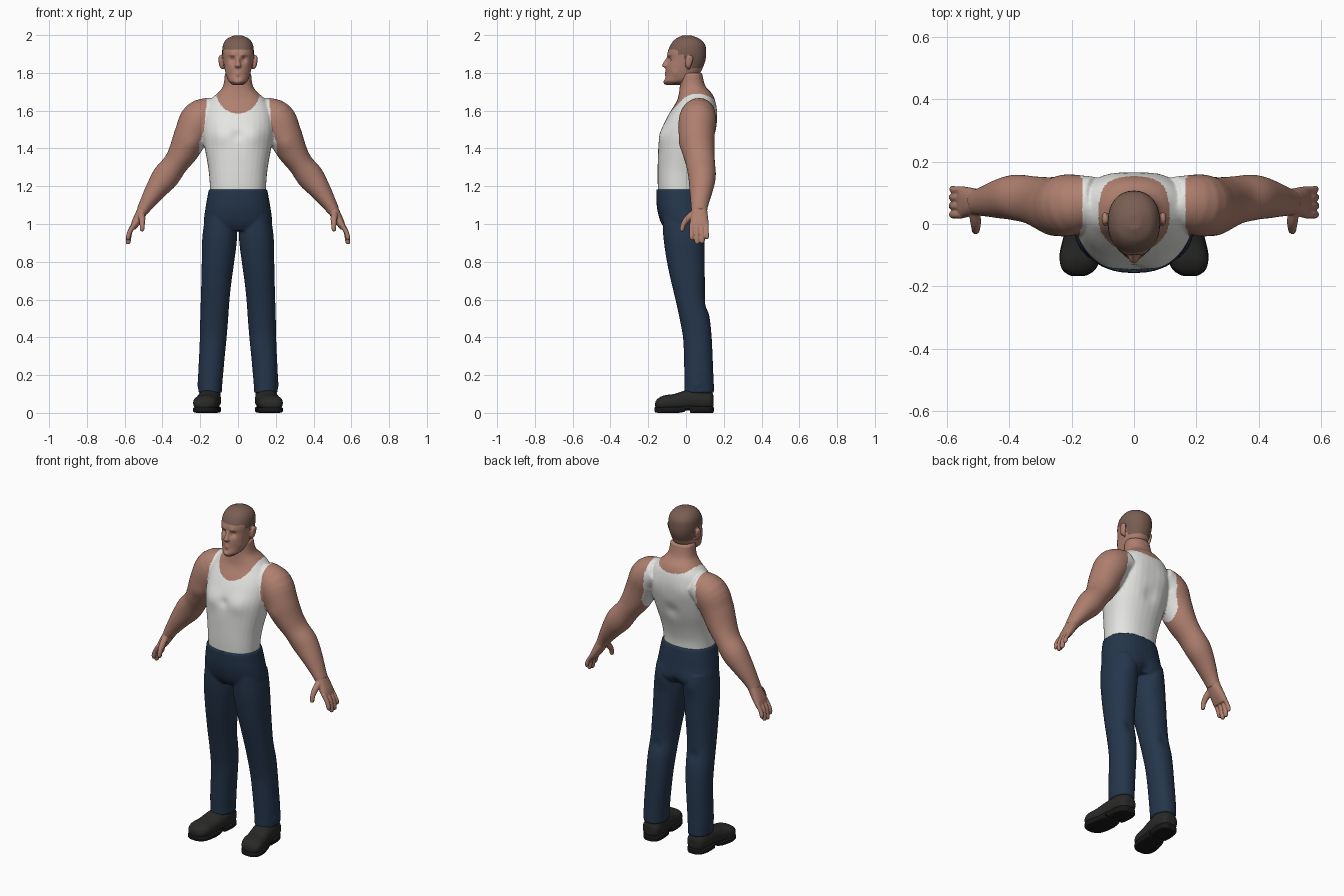
import bpy, bmesh, math
from mathutils import Vector

X, Y, Z = Vector((1, 0, 0)), Vector((0, 1, 0)), Vector((0, 0, 1))


def material(name, rgb):
    m = bpy.data.materials.new(name)
    m.diffuse_color = (*rgb, 1)
    return m


SKIN = material("skin", (0.43, 0.215, 0.16))
HAIR = material("cropped hair", (0.19, 0.11, 0.085))
SHIRT = material("white cotton", (0.78, 0.78, 0.76))
DENIM = material("dark blue denim", (0.018, 0.036, 0.07))
LEATHER = material("black leather", (0.022, 0.022, 0.021))
RUBBER = material("black rubber", (0.009, 0.009, 0.009))


def smooth_path(keys, steps):
    """Catmull-Rom interpolation through rings of (x, y, z, a, b)."""
    out = []
    for i in range(len(keys) - 1):
        p0, p1 = keys[max(i - 1, 0)], keys[i]
        p2, p3 = keys[i + 1], keys[min(i + 2, len(keys) - 1)]
        for s in range(steps):
            t = s / steps
            out.append([0.5 * (2 * b + (c - a) * t + (2 * a - 5 * b + 4 * c - d) * t * t
                               + (3 * b - a - 3 * c + d) * t ** 3)
                        for a, b, c, d in zip(p0, p1, p2, p3)])
    return out + [list(keys[-1])]


def loft(bm, keys, frame=None, p=2.0, mirror=False, n=32, steps=4):
    """Superelliptic tube through rings; the frame follows the path unless fixed."""
    rings = smooth_path(keys, steps)
    for side in ((1, -1) if mirror else (1,)):
        loops = []
        for i, (x, y, z, a, b) in enumerate(rings):
            u, v = frame or (None, None)
            if not frame:
                t = Vector(rings[min(i + 1, len(rings) - 1)][:3]) - Vector(rings[max(i - 1, 0)][:3])
                t.normalize()
                u = Y.cross(t).normalized()
                v = t.cross(u)
            loop = []
            for k in range(n):
                c, s = math.cos(math.tau * k / n), math.sin(math.tau * k / n)
                c = math.copysign(abs(c) ** (2 / p), c)
                s = math.copysign(abs(s) ** (2 / p), s)
                q = Vector((x, y, z)) + u * a * c + v * b * s
                loop.append(bm.verts.new((q.x * side, q.y, q.z)))
            loops.append(loop)
        for l0, l1 in zip(loops, loops[1:]):
            for k in range(n):
                bm.faces.new((l0[k], l0[(k + 1) % n], l1[(k + 1) % n], l1[k]))
        bm.faces.new(loops[0][::-1])
        bm.faces.new(loops[-1])


def finish(name, bm, mats, voxel=None, relax=0, bumps=(), rule=None):
    """Fuse the lofts, sculpt with soft bumps, and colour faces by rule."""
    bmesh.ops.recalc_face_normals(bm, faces=bm.faces)
    me = bpy.data.meshes.new(name)
    bm.to_mesh(me)
    bm.free()
    ob = bpy.data.objects.new(name, me)
    bpy.context.collection.objects.link(ob)
    if voxel:
        r = ob.modifiers.new("fuse", 'REMESH')
        r.mode, r.voxel_size = 'VOXEL', voxel
        if relax:
            s = ob.modifiers.new("relax", 'SMOOTH')
            s.factor, s.iterations = 0.5, relax
        dg = bpy.context.evaluated_depsgraph_get()
        me = bpy.data.meshes.new_from_object(ob.evaluated_get(dg))
        ob.modifiers.clear()
        ob.data = me
    for (bx, by, bz), radius, (px, py, pz) in bumps:
        for v in me.vertices:
            d2 = (abs(v.co.x) - bx) ** 2 + (v.co.y - by) ** 2 + (v.co.z - bz) ** 2
            if d2 < 9 * radius * radius:
                w = math.exp(-d2 / (radius * radius))
                v.co += Vector((math.copysign(px, v.co.x), py, pz)) * w
    me.materials.clear()
    for m in mats:
        me.materials.append(m)
    for f in me.polygons:
        f.use_smooth = True
        f.material_index = rule(f.center) if rule else 0
    return ob


# Upper body: torso, neck and arms, with the tank top coloured by rule
bm = bmesh.new()
loft(bm, [(0, -.035, 1.14, .146, .112), (0, -.035, 1.22, .150, .115), (0, -.025, 1.30, .158, .125),
          (0, -.006, 1.40, .176, .141), (0, .010, 1.48, .188, .145), (0, .028, 1.55, .188, .136),
          (0, .042, 1.60, .180, .122), (0, .053, 1.65, .155, .102), (0, .050, 1.69, .112, .088),
          (0, .035, 1.73, .079, .068), (0, .027, 1.80, .070, .058)], (X, Y), 2.25)
loft(bm, [(.12, .075, 1.605, .070, .075), (.20, .062, 1.560, .098, .098), (.245, .057, 1.475, .092, .095),
          (.285, .065, 1.390, .080, .086), (.330, .077, 1.320, .067, .077), (.383, .085, 1.250, .072, .073),
          (.435, .080, 1.180, .057, .062), (.485, .072, 1.105, .039, .047), (.508, .070, 1.065, .032, .042)],
     mirror=True)


def shirt_rule(c):
    x = abs(c.x)
    edge = .165 + .015 * min(1, max(0, (1.66 - c.z) / .16)) + .025 * min(1, max(0, (1.50 - c.z) / .07))
    if x > edge:
        return 0
    drop = .115 if c.y < .07 else .045
    in_neck = x < .115 and (c.z > 1.70 or (x / .115) ** 2 + ((c.z - 1.70) / drop) ** 2 < 1)
    return 0 if in_neck else 1


finish("upper_body", bm, [SKIN, SHIRT], .0065, 6, [
    ((.085, -.12, 1.47), .055, (0, -.012, 0)),     # chest muscles
    ((0, -.14, 1.47), .025, (0, .007, 0)),         # breastbone
    ((0, .16, 1.42), .045, (0, -.012, 0)),         # spine groove
    ((.10, .15, 1.55), .06, (0, .006, 0)),         # shoulder blades
    ((.25, -.03, 1.42), .04, (0, -.006, 0)),       # biceps
], shirt_rule)

# Hands: palm, four fingers and thumb
bm = bmesh.new()
loft(bm, [(.495, .070, 1.090, .030, .040), (.522, .071, 1.040, .027, .045),
          (.545, .070, 1.000, .021, .050), (.556, .070, .975, .014, .047)], p=2.4, mirror=True)
for y, tip, r in ((.030, .915, .0125), (.057, .893, .0135), (.084, .897, .013), (.109, .920, .0115)):
    loft(bm, [(.548, y, 1.00, r, r), (.572, y, .960, r, r), (.581, y * 1.02, tip + .015, r, r),
              (.581, y * 1.02, tip, r * .55, r * .55)], mirror=True, n=12)
loft(bm, [(.512, .045, 1.060, .018, .018), (.508, .010, 1.030, .018, .018), (.507, -.014, .998, .014, .014),
          (.508, -.021, .970, .012, .012), (.509, -.022, .961, .007, .007)], mirror=True, n=12)
finish("hands", bm, [SKIN], .004, 2)

# Head: skull with jaw, nose and ears
bm = bmesh.new()
loft(bm, [(0, -.068, 1.737, .030, .038), (0, -.045, 1.757, .051, .068), (0, -.020, 1.79, .063, .088),
          (0, -.008, 1.83, .073, .098), (0, .003, 1.87, .080, .101), (0, .005, 1.91, .084, .102),
          (0, .010, 1.95, .079, .091), (0, .009, 1.98, .059, .064), (0, .006, 1.998, .022, .024)], (X, Y), 2.2)
loft(bm, [(0, -.088, 1.885, .010, .012), (0, -.100, 1.860, .011, .017), (0, -.106, 1.838, .018, .021),
          (0, -.098, 1.825, .013, .012)], (X, Y), n=16)
loft(bm, [(.080, .014, 1.820, .006, .008), (.088, .012, 1.836, .011, .015), (.092, .015, 1.865, .011, .022),
          (.094, .018, 1.885, .009, .019), (.092, .018, 1.894, .004, .008)], (X, Y), mirror=True, n=16)


def hair_rule(c):
    x, y, z = abs(c.x), c.y, c.z
    if x > .088 and y < .04 and z < 1.897:
        return 0                                                      # ears
    scalp = z > 1.922 or (y > -.045 and z > 1.895) or (y > -.012 and z > 1.872) or (y > .03 and z > 1.825)
    beard = y < -.035 and z < 1.754
    brow = y < -.06 and .014 < x < .056 and 1.886 < z < 1.893
    return 1 if scalp or beard or brow else 0


finish("head", bm, [SKIN, HAIR], .0045, 3, [
    ((.032, -.095, 1.870), .015, (0, .013, 0)),    # eye sockets
    ((.028, -.098, 1.893), .015, (0, -.006, 0)),   # brows
    ((.055, -.065, 1.800), .022, (-.006, .004, 0)),  # cheeks
    ((0, -.108, 1.795), .012, (0, -.005, 0)),      # lips
    ((0, -.110, 1.772), .008, (0, .005, 0)),       # hollow under the lip
    ((0, -.108, 1.748), .018, (0, -.008, 0)),      # chin
], hair_rule)

# Trousers: hips and two legs
bm = bmesh.new()
loft(bm, [(0, -.036, 1.183, .155, .121), (0, -.032, 1.14, .163, .125), (0, -.026, 1.08, .173, .127),
          (0, -.014, 1.01, .181, .120), (0, -.010, .965, .165, .095)], (X, Y), 2.3)
loft(bm, [(.094, -.016, 1.04, .080, .108), (.097, -.012, .93, .092, .108), (.106, -.001, .80, .086, .100),
          (.114, .010, .70, .080, .090), (.121, .024, .60, .076, .080), (.126, .046, .50, .074, .080),
          (.131, .060, .40, .071, .076), (.138, .065, .30, .068, .076), (.145, .068, .20, .066, .077),
          (.147, .070, .14, .063, .078), (.147, .070, .105, .062, .079)], (X, Y), 2.2, mirror=True)
finish("trousers", bm, [DENIM], .0065, 4, [
    ((.085, .095, .98), .06, (0, .012, 0)),        # seat
    ((0, .10, .97), .03, (0, -.012, 0)),           # seat seam
    ((.12, .11, .57), .03, (0, -.008, 0)),         # crease behind the knee
    ((.20, .06, .15), .02, (.006, 0, 0)),          # bunched hem
])

# Shoes: rounded uppers with an ankle collar
bm = bmesh.new()
loft(bm, [(.146, .146, .066, .022, .026), (.148, .128, .064, .050, .050), (.150, .060, .070, .060, .055),
          (.156, .000, .066, .061, .054), (.166, -.060, .056, .063, .045), (.174, -.115, .052, .064, .041),
          (.178, -.148, .046, .050, .031), (.180, -.163, .043, .022, .015)], (X, Z), 2.3, mirror=True)
loft(bm, [(.148, .070, .05, .058, .072), (.147, .072, .10, .055, .070), (.147, .072, .135, .050, .066)],
     (X, Y), mirror=True)
finish("shoes", bm, [LEATHER], .005, 3)

# Soles: forefoot and separate heel block
bm = bmesh.new()
loft(bm, [(.158, -.004, .020, .058, .013), (.163, -.040, .016, .063, .016), (.172, -.100, .016, .067, .016),
          (.177, -.145, .016, .054, .016), (.179, -.166, .018, .026, .014)], (X, Z), 5, mirror=True)
loft(bm, [(.153, .020, .018, .056, .018), (.150, .080, .018, .060, .018), (.147, .125, .018, .050, .018),
          (.146, .147, .018, .026, .018)], (X, Z), 5, mirror=True)
loft(bm, [(.156, .030, .030, .055, .010), (.158, -.010, .030, .056, .010)], (X, Z), 4, mirror=True)
finish("soles", bm, [RUBBER], .004, 1)
